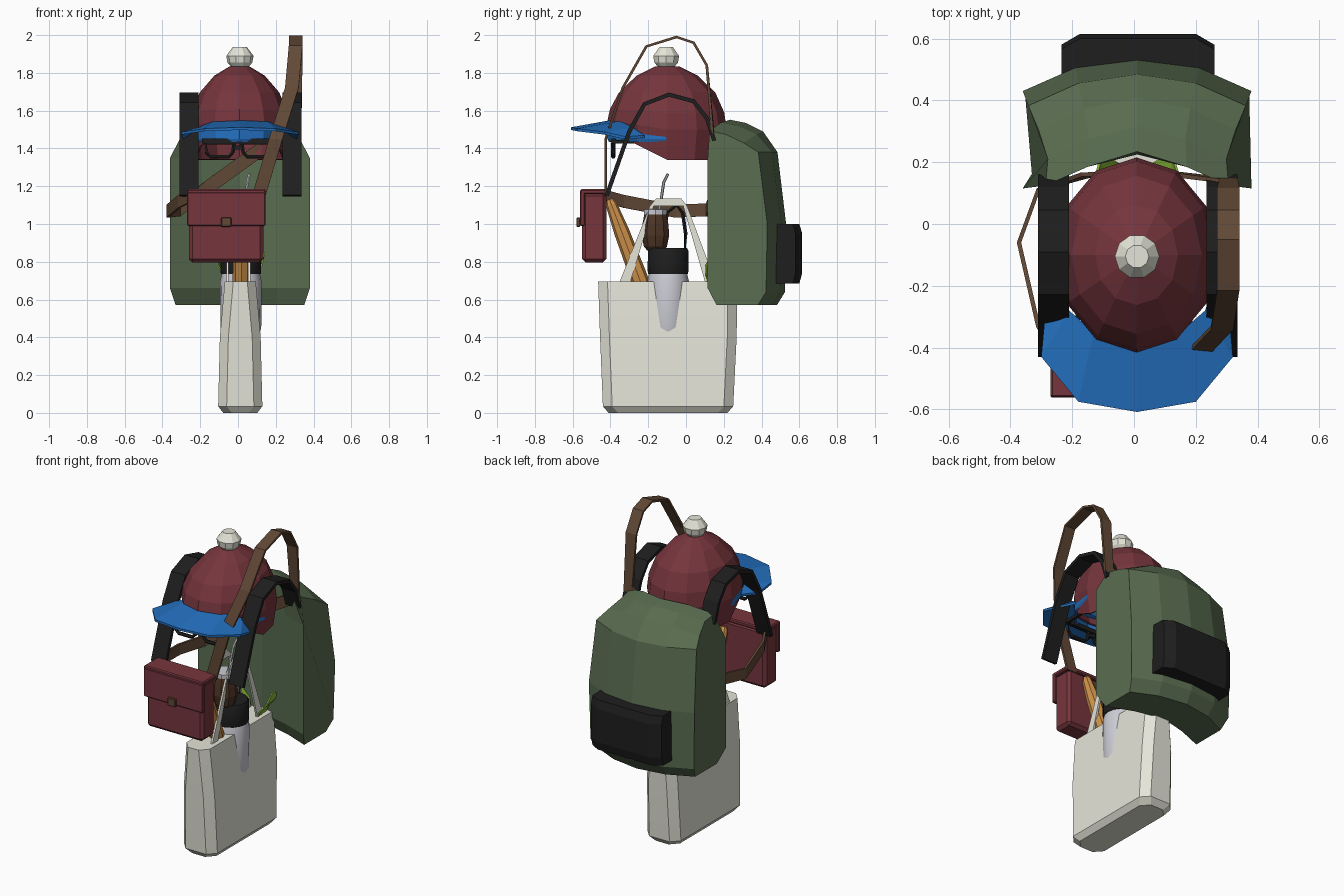
import bpy, bmesh
from math import sin, cos, pi
from mathutils import Vector as V, Matrix

if "Cube" in bpy.data.objects:
    bpy.data.objects.remove(bpy.data.objects["Cube"])


def material(name, *rgb):
    m = bpy.data.materials.new(name)
    m.use_nodes = True
    m.diffuse_color = (*rgb, 1)
    m.node_tree.nodes["Principled BSDF"].inputs["Base Color"].default_value = (*rgb, 1)
    return m


RED = material("maroon", .18, .036, .046)
GREEN = material("forest green", .1, .15, .08)
WHITE = material("canvas white", .78, .78, .69)
BLUE = material("cap blue", .017, .16, .52)
BROWN = material("strap leather", .12, .065, .036)
GOURD = material("gourd brown", .075, .036, .02)
BLACK = material("soft black", .013, .013, .013)
STEEL = material("steel", .6, .6, .66)
CRUST = material("bread crust", .62, .29, .07)
LIME = material("leaf green", .25, .48, .04)


def finish(name, bm, mat, smooth=0):
    bmesh.ops.recalc_face_normals(bm, faces=bm.faces)
    me = bpy.data.meshes.new(name)
    bm.to_mesh(me)
    bm.free()
    me.materials.append(mat)
    ob = bpy.data.objects.new(name, me)
    bpy.context.collection.objects.link(ob)
    if smooth:
        bpy.ops.object.select_all(action="DESELECT")
        ob.select_set(True)
        bpy.context.view_layer.objects.active = ob
        bpy.ops.object.shade_smooth_by_angle(angle=smooth)
    return ob


def loft(name, rings, mat, cap_end=True, smooth=0):
    """Skin a row of closed rings with equal point counts."""
    bm = bmesh.new()
    rows = [[bm.verts.new(p) for p in r] for r in rings]
    n = len(rows[0])
    for a, b in zip(rows, rows[1:]):
        for i in range(n):
            j = (i + 1) % n
            bm.faces.new((a[i], a[j], b[j], b[i]))
    bm.faces.new(rows[0])
    if cap_end:
        bm.faces.new(rows[-1])
    return finish(name, bm, mat, smooth)


def ellipse(c, rx, ry, n):
    return [V((c[0] + rx * cos(2 * pi * i / n), c[1] + ry * sin(2 * pi * i / n), c[2]))
            for i in range(n)]


def lathe(name, x, y, profile, mat, n=12, smooth=0):
    return loft(name, [ellipse((x, y, z), r, r, n) for r, z in profile], mat, smooth=smooth)


def ribbon(name, path, widths, thick, mat):
    """Flat band along a path; widths holds one half-width vector per point."""
    pts = [V(p) for p in path]
    rings = []
    for i, p in enumerate(pts):
        t = pts[min(i + 1, len(pts) - 1)] - pts[max(i - 1, 0)]
        w = V(widths[i])
        h = t.cross(w).normalized() * thick / 2
        rings.append([p - w - h, p + w - h, p + w + h, p - w + h])
    return loft(name, rings, mat)


def tube(name, path, r, mat, n=6):
    pts = [V(p) for p in path]
    rings = []
    for i, p in enumerate(pts):
        t = pts[min(i + 1, len(pts) - 1)] - pts[max(i - 1, 0)]
        q = t.to_track_quat("Z", "Y")
        rings.append([p + q @ v for v in ellipse((0, 0, 0), r, r, n)])
    return loft(name, rings, mat)


def box(name, x, y, z, mat, bevel=0.0):
    bm = bmesh.new()
    size = (x[1] - x[0], y[1] - y[0], z[1] - z[0])
    mid = ((x[0] + x[1]) / 2, (y[0] + y[1]) / 2, (z[0] + z[1]) / 2)
    bmesh.ops.create_cube(bm, size=1, matrix=Matrix.Translation(mid) @ Matrix.Diagonal((*size, 1)))
    if bevel:
        bmesh.ops.bevel(bm, geom=bm.edges[:], offset=bevel, segments=1, affect="EDGES")
    return finish(name, bm, mat)


# Tote bag: chamfered rectangle, tapering in depth toward the mouth
def tote_ring(z, hx, y0, y1, c=.045):
    x, d = .012, c * 1.1
    return [V((x + a, b, z)) for a, b in (
        (-hx + c, y0), (hx - c, y0), (hx, y0 + d), (hx, y1 - d),
        (hx - c, y1), (-hx + c, y1), (-hx, y1 - d), (-hx, y0 + d))]


loft("tote_bag", [tote_ring(0, .09, -.41, .22), tote_ring(.035, .117, -.44, .25),
                  tote_ring(.4, .108, -.455, .268), tote_ring(.695, .082, -.465, .272)],
     WHITE, smooth=.5)
for side, x in (("right", -.055), ("left", .06)):
    path = [(x, -.335, .66), (x, -.175, 1.115), (x, -.01, 1.115), (x, .14, .66)]
    ribbon(side + "_tote_handle", path,
           [(0, .03, 0), (0, .016, .02), (0, -.016, .02), (0, -.03, 0)], .012, WHITE)

# Things in the tote: flask, gourd with straw, bread, leaves
FX, FY = .015, -.095
lathe("flask_body", FX, FY, [(.1, .42), (.108, .45), (.11, .7), (.097, .75)], STEEL, 16, .6)
lathe("flask_cap", FX, FY, [(.105, .735), (.108, .75), (.107, .86), (.1, .872)], BLACK, 16, .6)
tube("flask_handle", [(FX, -.01, .8), (FX, -.002, .95), (FX, -.018, 1.06), (FX, -.05, 1.1),
                      (FX, -.1, 1.06), (FX, -.13, .86)], .011, BLACK)
lathe("gourd", .02, -.162, [(.045, .86), (.064, .88), (.077, .94), (.072, 1.0),
                            (.06, 1.06)], GOURD, 10)
lathe("gourd_rim", .02, -.162, [(.063, 1.05), (.064, 1.078), (.05, 1.08)], STEEL, 10)
tube("straw", [(.03, -.15, 1.03), (.04, -.13, 1.14), (.05, -.118, 1.22), (.06, -.096, 1.265)],
     .008, STEEL)
start, end = V((.018, -.19, .56)), V((.018, -.405, 1.13))
lean = (end - start).to_track_quat("Z", "Y")
loft("bread_stick", [[start.lerp(end, t) + lean @ v for v in ellipse((0, 0, 0), r, r, 8)]
                     for t, r in ((0, .045), (.3, .046), (.7, .041), (.95, .03), (1, .02))], CRUST)
for side, s in (("left", 1), ("right", -.85)):
    ribbon(side + "_leaf", [(.03 * s, .15, .62), (.075 * s, .155, .73), (.125 * s, .16, .79),
                            (.14 * s, .155, .85)],
           [(0, .025, 0), (0, .05, .01), (0, .058, .01), (0, .015, 0)], .008, LIME)

# Backpack: one side profile repeated along a curved back
profile = [(0, .66, 1), (0, 1.35, 1), (.03, 1.552, .8), (.3, 1.535, .78), (.6, 1.49, .86),
           (.85, 1.38, .95), (1, 1.0, 1), (.98, .64, .98), (.84, .57, .92), (.15, .57, .92)]
stations = [(-.37, .115, .43, .06), (-.2, .175, .505, .015), (0, .225, .53, 0),
            (.2, .175, .505, .015), (.37, .115, .43, .06)]
loft("backpack", [[V((.01 + x * s, f + t * (b - f), z - (drop if z > 1.4 else 0)))
                   for t, z, s in profile] for x, f, b, drop in stations], GREEN)
loft("backpack_pocket", [[V((x, .42, .685)), V((x, y, .685)), V((x, y + .015, .74)),
                          V((x, y + .015, .95)), V((x, y, 1.0)), V((x, .42, 1.0))]
                         for x, y in ((-.235, .565), (-.175, .6), (.2, .6), (.26, .565))], BLACK)
arc = [(.15, 1.44), (.11, 1.56), (.04, 1.65), (-.09, 1.685), (-.22, 1.635),
       (-.3, 1.49), (-.36, 1.32), (-.42, 1.15)]
for side, x in (("right", -.26), ("left", .285)):
    ribbon(side + "_shoulder_strap", [(x, y, z) for y, z in arc], [(.05, 0, 0)] * len(arc),
           .022, BLACK)

# Satchel with flap, buckle and a long strap that loops over and round
box("satchel_body", (-.26, .135), (-.55, -.422), (.797, 1.165), RED, .018)
box("satchel_flap", (-.27, .145), (-.562, -.535), (.99, 1.17), RED, .005)
box("satchel_flap_top", (-.27, .145), (-.56, -.418), (1.158, 1.184), RED, .006)
box("satchel_buckle", (-.09, -.035), (-.58, -.56), (.985, 1.035), BROWN, .004)
loop = [(.11, -.425, 1.15), (.2, -.425, 1.45), (.285, -.335, 1.72), (.305, -.21, 1.94),
        (.305, -.05, 1.99), (.305, .04, 1.96), (.305, .11, 1.84), (.305, .14, 1.5),
        (.1, .165, 1.38), (-.15, .16, 1.2), (-.31, .11, 1.075), (-.372, -.06, 1.068),
        (-.31, -.33, 1.12), (-.25, -.44, 1.15)]
across, tilt, up = (.036, 0, 0), (.02, 0, -.03), (0, 0, -.034)
ribbon("satchel_strap", loop, [across] * 7 + [(.03, 0, -.02)] + [tilt] * 2 + [up] * 4, .014, BROWN)


# Knitted hat over a peaked cap; domes whose front half is raised by a lift factor
def dome(name, y, rings, mat):
    rows = []
    for s, z, lift in rings:
        row = ellipse((.008, y, z), .258 * s, .312 * s, 12)
        for p in row:
            p.z += lift * max(0, y - p.y)
        rows.append(row)
    ob = loft(name, rows, mat, cap_end=False)
    mod = ob.modifiers.new("thickness", "SOLIDIFY")
    mod.thickness = .01
    mod.offset = -1


dome("knitted_hat", -.1, [(.2, 1.835, 0), (.52, 1.785, 0), (.82, 1.695, 0), (.97, 1.59, .06),
                          (1.01, 1.5, .16), (.93, 1.34, .5)], RED)
dome("cap_crown", -.107, [(.2, 1.815, 0), (.5, 1.77, 0), (.8, 1.68, 0), (.935, 1.605, .02),
                          (.965, 1.535, .06), (.987, 1.45, 0), (.965, 1.435, 0)], BLUE)
half = [((0, -.37, 1.555), (0, -.608, 1.512)), ((.14, -.35, 1.545), (.19, -.575, 1.505)),
        ((.22, -.28, 1.51), (.31, -.43, 1.487)), ((.24, -.22, 1.47), (.3, -.32, 1.462))]
brim = [(-1, a, b) for a, b in half[:0:-1]] + [(1, a, b) for a, b in half]
loft("cap_peak", [[V((.01 + s * p[0], p[1], p[2] + dz)) for p, dz in
                   ((a, 0), (b, 0), (b, -.014), (a, -.014))] for s, a, b in brim], BLUE)
lathe("pompom", .01, -.105, [(.036, 1.821), (.066, 1.855), (.072, 1.89), (.038, 1.936)], WHITE, 10)

# Glasses with open rims
for side, s in (("right", -1), ("left", 1)):
    rim = [(.02, 1.43), (.17, 1.43), (.165, 1.375), (.145, 1.355), (.05, 1.355), (.027, 1.38),
           (.02, 1.43)]
    tube(side + "_rim", [(s * x, -.385, z) for x, z in rim], .011, BLACK)
    box(side + "_temple", tuple(sorted((s * .175, s * .19))), (-.385, -.16), (1.425, 1.445), BLACK)
box("glasses_bar", (-.19, .19), (-.395, -.37), (1.425, 1.452), BLACK)
box("nose_bridge", (-.025, .025), (-.392, -.372), (1.395, 1.415), BLACK)
